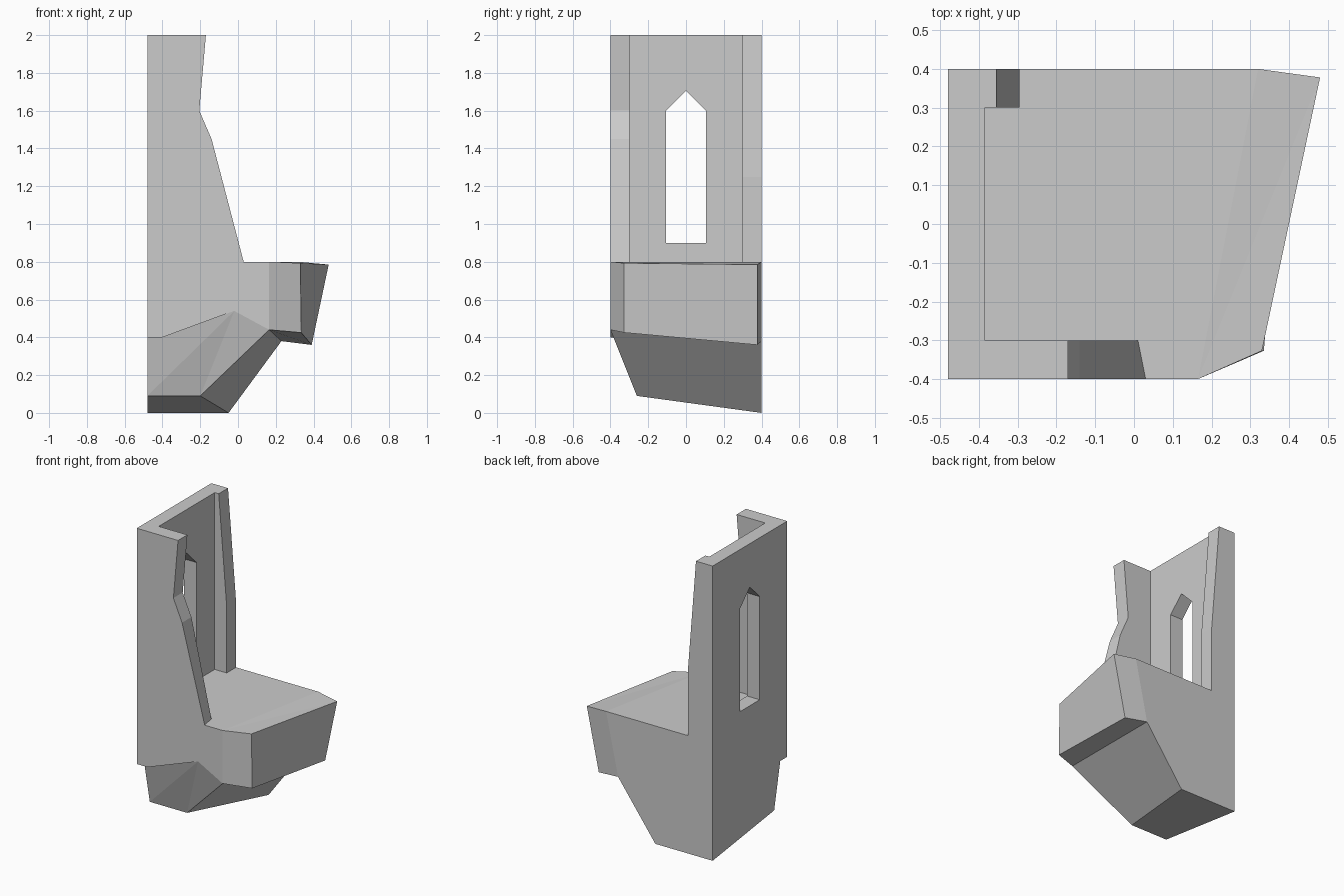
import bpy, bmesh

if "Cube" in bpy.data.objects:
    bpy.data.objects.remove(bpy.data.objects["Cube"])


def make(name, verts, faces):
    me = bpy.data.meshes.new(name)
    bm = bmesh.new()
    vs = [bm.verts.new(v) for v in verts]
    for f in faces:
        bm.faces.new([vs[i] for i in f])
    bmesh.ops.recalc_face_normals(bm, faces=bm.faces)
    bm.to_mesh(me)
    bm.free()
    ob = bpy.data.objects.new(name, me)
    bpy.context.scene.collection.objects.link(ob)
    return ob


def loft(name, a, b):
    """Solid between two matching end polygons."""
    n = len(a)
    sides = [(i, (i + 1) % n, (i + 1) % n + n, i + n) for i in range(n)]
    return make(name, a + b, [tuple(range(n)), tuple(range(n, 2 * n))] + sides)


# Faceted lower body with the projecting ledge
P = {
    "top_bl": (-.48, .4, .8), "top_fl": (-.48, -.4, .8),
    "crease_b": (.32, .4, .8), "crease_f": (.165, -.4, .8),
    "lip_b": (.48, .378, .785), "lip_f": (.33, -.327, .793),
    "low_b": (.39, .378, .36), "low_f": (.335, -.327, .425),
    "under_b": (.23, .4, .38), "under_f": (.165, -.4, .44),
    "foot_bl": (-.48, .4, 0), "foot_br": (-.05, .4, 0),
    "foot_fl": (-.48, -.26, .09), "foot_fr": (-.2, -.26, .09),
    "step_in": (-.48, -.325, .4), "step_out": (-.48, -.4, .4),
    "step_r": (-.4, -.4, .4), "peak": (-.02, -.4, .54),
}
F = [
    "top_bl top_fl crease_f crease_b",
    "crease_f lip_f lip_b", "crease_f lip_b crease_b",
    "lip_f low_f low_b lip_b",
    "crease_f under_f low_f lip_f",
    "crease_b lip_b low_b under_b",
    "under_f under_b low_b low_f",
    "foot_fr foot_br under_b under_f",
    "foot_fl foot_bl foot_br foot_fr",
    "top_bl crease_b under_b foot_br foot_bl",
    "top_fl step_out step_r peak under_f crease_f",
    "top_fl top_bl foot_bl foot_fl step_in step_out",
    "step_out step_in step_r", "step_r step_in peak",
    "step_in foot_fl peak", "foot_fl foot_fr peak", "foot_fr under_f peak",
]
keys = list(P)
make("lower_body", list(P.values()), [[keys.index(k) for k in f.split()] for f in F])

# Front wall, its foot slightly narrower on the inner side
edge = [(-.385, 2), (-.385, .8), (.03, .8), (-.14, 1.45), (-.205, 1.6), (-.17, 2)]
outer = [(-.48 if x == -.385 else x, -.4, z) for x, z in edge]
inner = [(-.48 if x == -.385 else x - (.02 if z == .8 else 0), -.3, z) for x, z in edge]
loft("front_wall", outer, inner)

# Short rear wall
edge = [(-.48, 2), (-.48, .8), (-.295, .8), (-.295, 1.25), (-.355, 2)]
loft("rear_wall", [(x, .3, z) for x, z in edge], [(x, .4, z) for x, z in edge])

# Back plate with a pointed window
plate = [(-.3, .8), (.3, .8), (.3, 2), (-.3, 2)]
back = loft("back_plate", [(-.48, y, z) for y, z in plate], [(-.385, y, z) for y, z in plate])
win = [(-.105, .9), (.105, .9), (.105, 1.6), (0, 1.705), (-.105, 1.6)]
cut = loft("window_cutter", [(-.6, y, z) for y, z in win], [(-.3, y, z) for y, z in win])
cut.hide_render = True
cut.hide_set(True)
mod = back.modifiers.new("window", "BOOLEAN")
mod.operation = "DIFFERENCE"
mod.solver = "EXACT"
mod.object = cut
